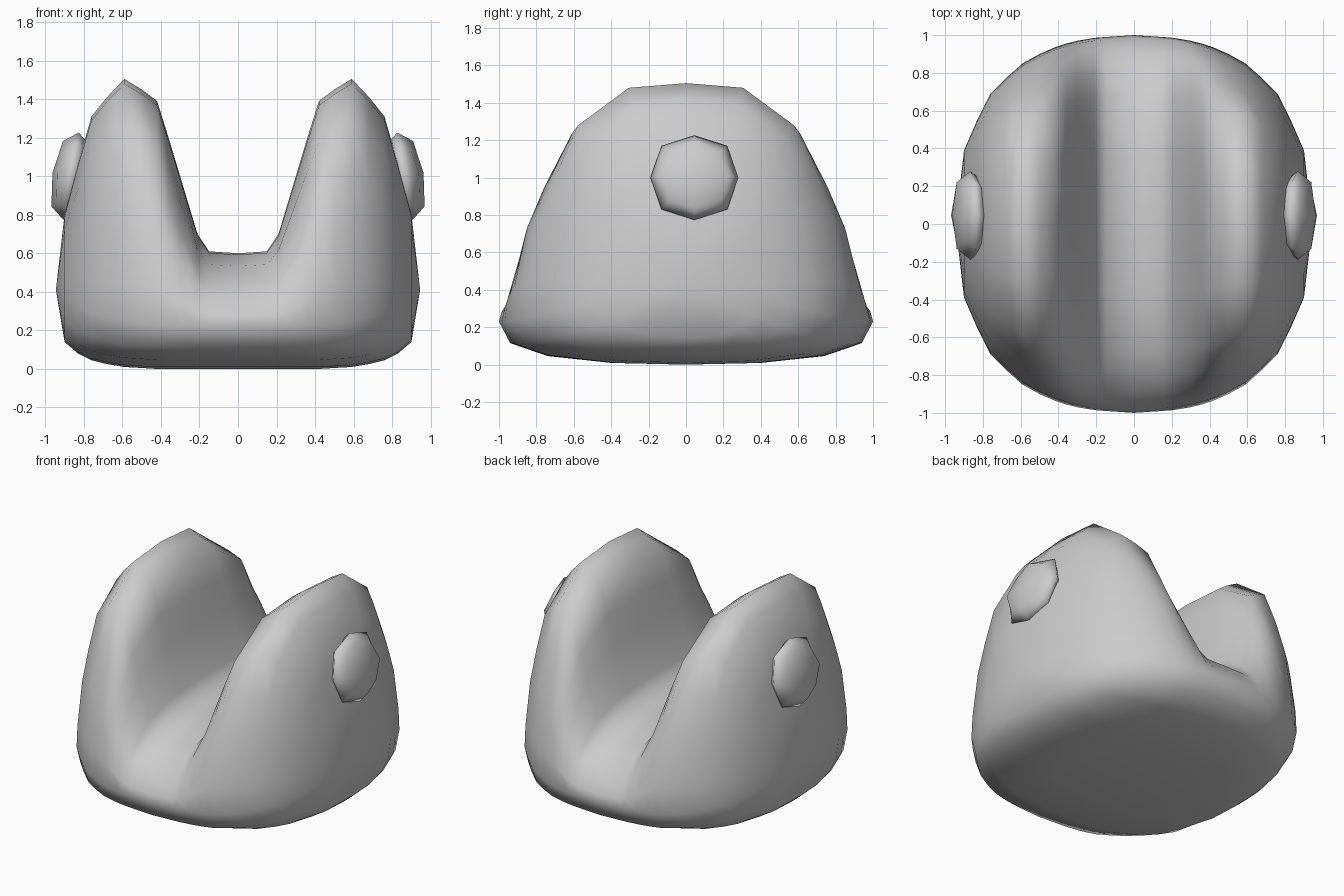
import bpy, bmesh, math

if "Cube" in bpy.data.objects:
    bpy.data.objects.remove(bpy.data.objects["Cube"], do_unlink=True)

grey = bpy.data.materials.new("plain_grey")
grey.use_nodes = True
colour = (0.6, 0.6, 0.6, 1)
grey.diffuse_color = colour
grey.node_tree.nodes["Principled BSDF"].inputs["Base Color"].default_value = colour


def finish(name, bm):
    bmesh.ops.recalc_face_normals(bm, faces=bm.faces)
    mesh = bpy.data.meshes.new(name)
    bm.to_mesh(mesh)
    bm.free()
    mesh.materials.append(grey)
    for p in mesh.polygons:
        p.use_smooth = True
    ob = bpy.data.objects.new(name, mesh)
    bpy.context.collection.objects.link(ob)
    return ob


# Dome-shaped slices across the width: x, half depth, bottom, widest height, top
half = [
    (0.00, 1.00, 0.00, 0.23, 0.60), (0.15, 0.99, 0.00, 0.23, 0.61),
    (0.21, 0.985, 0.00, 0.23, 0.70), (0.30, 0.97, 0.00, 0.23, 1.00),
    (0.36, 0.955, 0.00, 0.23, 1.20), (0.42, 0.935, 0.00, 0.23, 1.39),
    (0.50, 0.90, 0.005, 0.24, 1.45), (0.59, 0.85, 0.01, 0.25, 1.505),
    (0.68, 0.77, 0.025, 0.27, 1.41), (0.76, 0.69, 0.045, 0.29, 1.31),
    (0.83, 0.55, 0.08, 0.32, 1.07), (0.90, 0.39, 0.14, 0.37, 0.80),
]
slices = [(-x, *rest) for x, *rest in reversed(half[1:])] + half

# Dome outline: depth fraction with height fraction above / below the widest point
upper = [(1, 0), (0.985, 0.15), (0.91, 0.43), (0.81, 0.62), (0.68, 0.82), (0.36, 0.98), (0, 1)]
lower = [(0, 0), (0.4, 0.04), (0.74, 0.2), (0.94, 0.5)]


def ring(depth, bottom, wide, top):
    up = [(d * depth, wide + (top - wide) * t) for d, t in upper]
    low = [(d * depth, bottom + (wide - bottom) * t) for d, t in lower]
    right = low + up
    return right + [(-y, z) for y, z in reversed(right[1:-1])]


# Saddle-shaped body with two tall side lobes
bm = bmesh.new()
rings = [[bm.verts.new((x, y, z)) for y, z in ring(*r)] for x, *r in slices]
n = len(rings[0])
for a, b in zip(rings, rings[1:]):
    for i in range(n):
        j = (i + 1) % n
        bm.faces.new((a[i], a[j], b[j], b[i]))
for loop, x in ((rings[0], -0.945), (rings[-1], 0.945)):
    tip = bm.verts.new((x, 0, 0.41))
    for i in range(n):
        bm.faces.new((loop[i], loop[(i + 1) % n], tip))
finish("body", bm)

# Round side buttons, leaning in with the wall
for side, name in ((1, "left_button"), (-1, "right_button")):
    bm = bmesh.new()
    bmesh.ops.create_cube(bm, size=2)
    button = finish(name, bm)
    button.location = (side * 0.866, 0.045, 1.0)
    button.scale = (0.098, 0.235, 0.23)
    button.rotation_euler = (0, -side * math.radians(10), 0)
    sub = button.modifiers.new("rounding", "SUBSURF")
    sub.levels = sub.render_levels = 1
    sub.use_limit_surface = False
